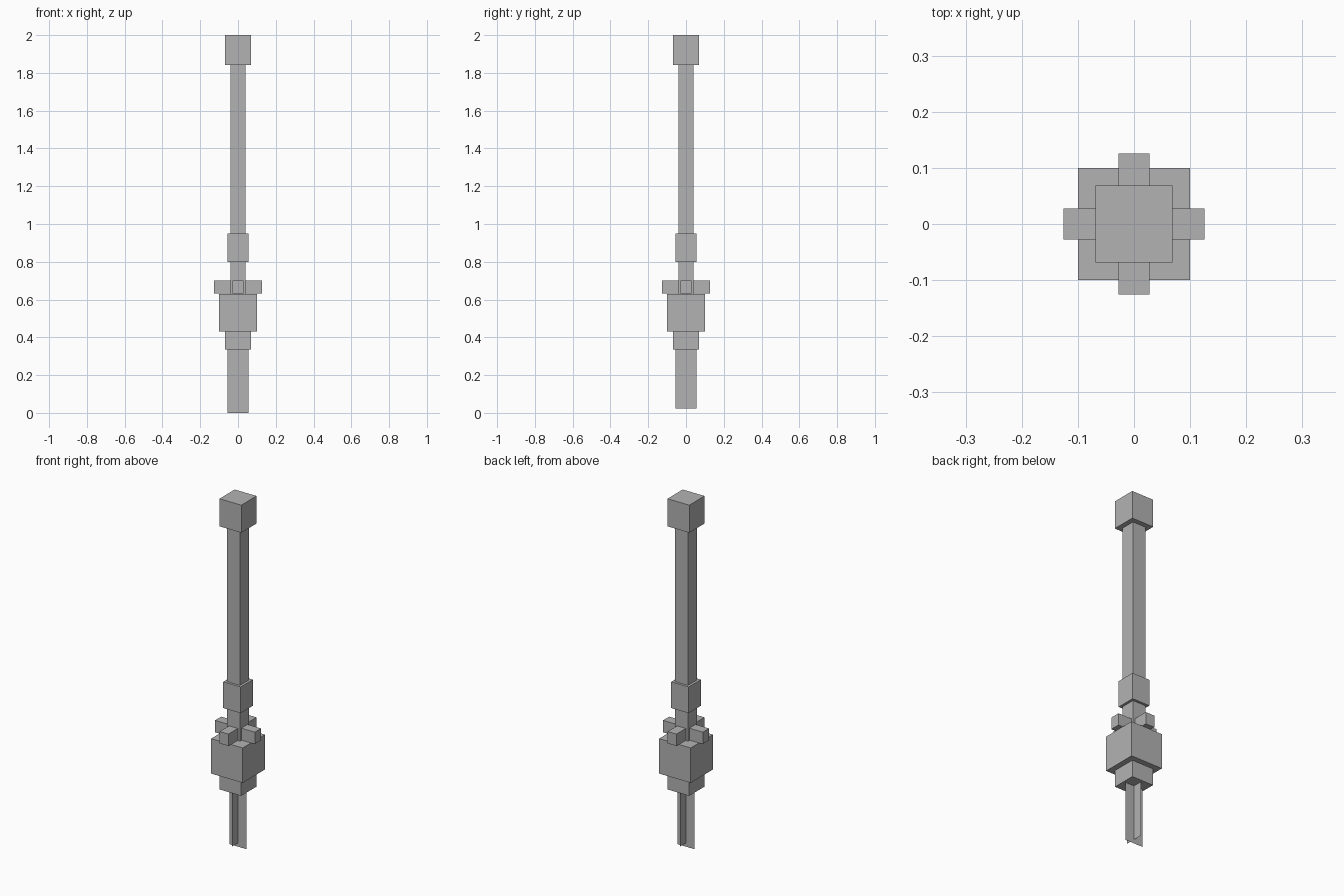
import bpy
import math

default = bpy.data.objects.get("Cube")
if default:
    bpy.data.objects.remove(default)

# Single flat grey
grey = bpy.data.materials.new("plain_grey")
grey.use_nodes = True
colour = (0.45, 0.45, 0.45, 1.0)
grey.diffuse_color = colour
grey.node_tree.nodes["Principled BSDF"].inputs["Base Color"].default_value = colour


def finish(obj, name):
    obj.name = name
    obj.data.name = name
    obj.data.materials.append(grey)
    return obj


def box(name, half_x, half_y, z0, z1, x=0.0, y=0.0):
    bpy.ops.mesh.primitive_cube_add(size=2, location=(x, y, (z0 + z1) / 2))
    obj = bpy.context.object
    obj.scale = (half_x, half_y, (z1 - z0) / 2)
    bpy.ops.object.transform_apply(location=False, rotation=False, scale=True)
    return finish(obj, name)


def blade(name, half_width, z0, z1, turn):
    # Flat upright sheet, turned about the vertical axis
    mesh = bpy.data.meshes.new(name)
    c, s = half_width * math.cos(turn), half_width * math.sin(turn)
    mesh.from_pydata([(-c, -s, z0), (c, s, z0), (c, s, z1), (-c, -s, z1)],
                     [], [(0, 1, 2, 3)])
    obj = bpy.data.objects.new(name, mesh)
    bpy.context.collection.objects.link(obj)
    return finish(obj, name)


# Stacked square sections: name, half width, bottom, top
for name, half, z0, z1 in [
    ("lower_collar", 0.068, 0.335, 0.43),
    ("main_block", 0.10, 0.43, 0.63),
    ("shaft", 0.041, 0.63, 1.842),
    ("upper_collar", 0.055, 0.80, 0.95),
    ("end_block", 0.069, 1.842, 2.0),
]:
    box(name, half, half, z0, z1)

# Four pegs around the foot of the shaft
reach = (0.041 + 0.126) / 2
half_len = (0.126 - 0.041) / 2
for side, (dx, dy) in {"left": (1, 0), "right": (-1, 0),
                       "front": (0, -1), "back": (0, 1)}.items():
    box("peg_" + side, half_len if dx else 0.028, half_len if dy else 0.028,
        0.632, 0.70, dx * reach, dy * reach)

# Crossed flat blades at the tip
blade("tip_blade_wide", 0.055, 0.0, 0.335, 0.0)
blade("tip_blade_deep", 0.055, 0.022, 0.335, math.pi / 2)
